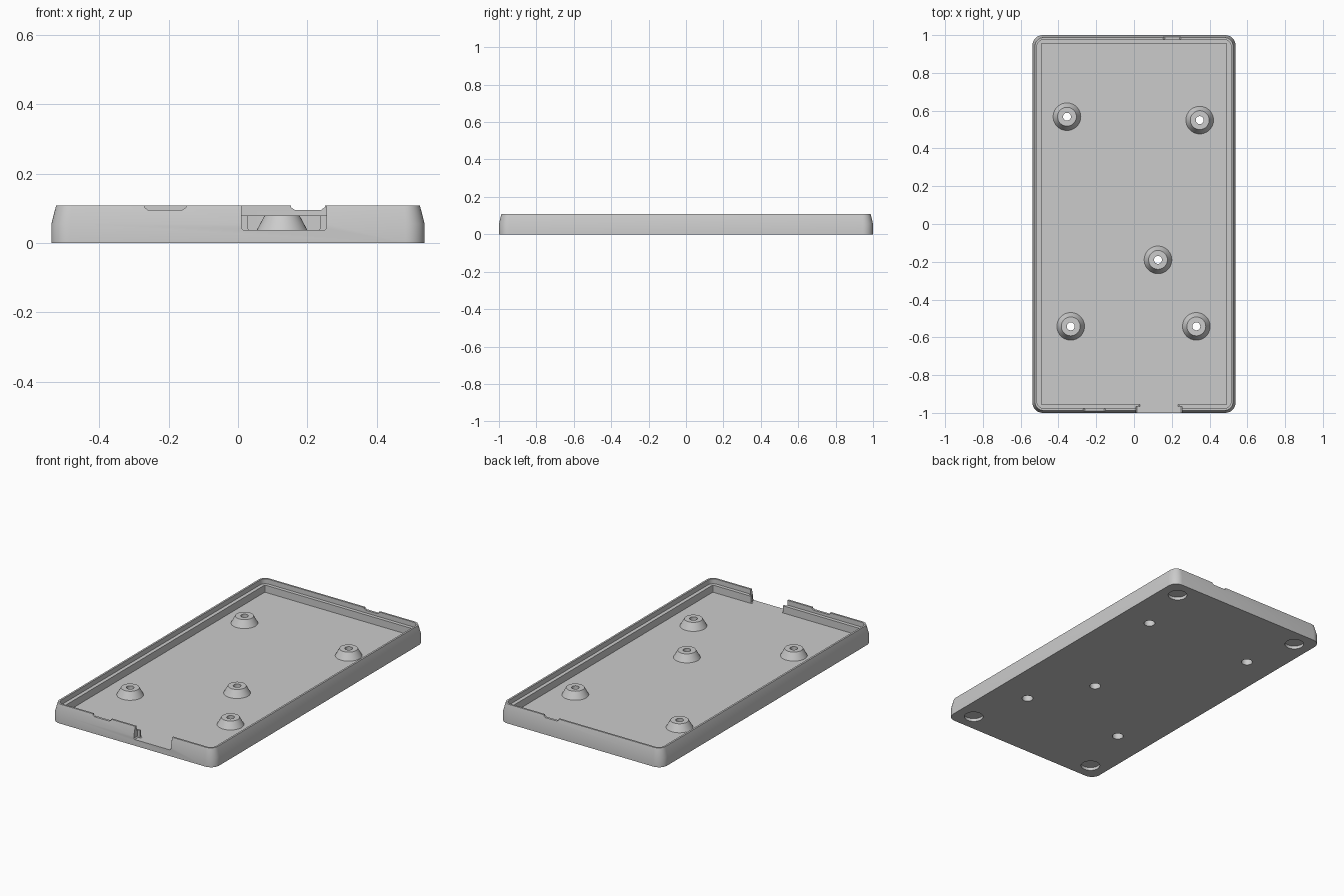
import bpy, bmesh, math

if "Cube" in bpy.data.objects:
    bpy.data.objects.remove(bpy.data.objects["Cube"])

grey = bpy.data.materials.new("plain grey")
grey.diffuse_color = (0.6, 0.6, 0.6, 1)
grey.use_nodes = True
grey.node_tree.nodes["Principled BSDF"].inputs["Base Color"].default_value = grey.diffuse_color


def make_object(name, bm):
    bmesh.ops.recalc_face_normals(bm, faces=bm.faces)
    mesh = bpy.data.meshes.new(name)
    bm.to_mesh(mesh)
    bm.free()
    mesh.materials.append(grey)
    obj = bpy.data.objects.new(name, mesh)
    bpy.context.collection.objects.link(obj)
    return obj


def rounded_ring(bm, hx, hy, r, z, steps=8):
    ring = []
    for i, (sx, sy) in enumerate([(1, 1), (-1, 1), (-1, -1), (1, -1)]):
        for k in range(steps + 1):
            a = math.radians(90 * (i + k / steps))
            ring.append(bm.verts.new((sx * (hx - r) + r * math.cos(a),
                                      sy * (hy - r) + r * math.sin(a), z)))
    return ring


def prism(name, outline, y0, y1):
    """Extrude an (x, z) outline along y."""
    bm = bmesh.new()
    a = [bm.verts.new((x, y0, z)) for x, z in outline]
    b = [bm.verts.new((x, y1, z)) for x, z in outline]
    bm.faces.new(a)
    bm.faces.new(b[::-1])
    for i in range(len(a)):
        j = (i + 1) % len(a)
        bm.faces.new((a[i], b[i], b[j], a[j]))
    return make_object(name, bm)


def cone(name, x, y, z0, z1, r0, r1, sides=40):
    bm = bmesh.new()
    bmesh.ops.create_cone(bm, cap_ends=True, segments=sides,
                          radius1=r0, radius2=r1, depth=z1 - z0)
    bmesh.ops.translate(bm, verts=bm.verts, vec=(x, y, (z0 + z1) / 2))
    return make_object(name, bm)


def combine(target, tool, operation):
    mod = target.modifiers.new("combine", 'BOOLEAN')
    mod.operation = operation
    mod.solver = 'EXACT'
    mod.object = tool
    bpy.context.view_layer.objects.active = target
    bpy.ops.object.modifier_apply(modifier=mod.name)
    bpy.data.objects.remove(tool)


# Tray shell: tapered outside, thin lip, inner ledge and floor
TOP, LEDGE, FLOOR = 0.109, 0.08, 0.037
bm = bmesh.new()
rings = [rounded_ring(bm, *p) for p in [
    (0.538, 1.0, 0.055, 0), (0.538, 1.0, 0.055, 0.055),
    (0.524, 0.987, 0.045, TOP), (0.513, 0.976, 0.034, TOP),
    (0.513, 0.976, 0.034, LEDGE), (0.491, 0.955, 0.004, LEDGE),
    (0.491, 0.955, 0.004, FLOOR)]]
for a, b in zip(rings, rings[1:]):
    for i in range(len(a)):
        j = (i + 1) % len(a)
        bm.faces.new((a[i], a[j], b[j], b[i]))
bm.faces.new(rings[0][::-1])
bm.faces.new(rings[-1])
tray = make_object("tray", bm)

# Port opening in the front wall, narrower through the ledge
for x0, x1, y1 in [(0.01, 0.255, -0.967), (0.027, 0.238, -0.93)]:
    c = 0.006
    combine(tray, prism("port_cutter", [
        (x0, 0.2), (x0, FLOOR + c), (x0 + c, FLOOR), (x1 - c, FLOOR),
        (x1, FLOOR + c), (x1, 0.2)], -1.1, y1), 'DIFFERENCE')

# Shallow notches in the front and back lips
for x0, x1, y0, y1 in [(-0.27, -0.15, -1.1, -0.96), (0.153, 0.25, 0.96, 1.1)]:
    combine(tray, prism("notch_cutter", [
        (x0, 0.2), (x0, 0.103), (x0 + 0.01, 0.096), (x1 - 0.01, 0.096),
        (x1, 0.103), (x1, 0.2)], y0, y1), 'DIFFERENCE')

# Standoffs with screw holes, counterbored from below
for x, y in [(-0.355, 0.568), (0.348, 0.55), (0.127, -0.19),
             (-0.335, -0.542), (0.33, -0.542)]:
    combine(tray, cone("standoff", x, y, 0.03, 0.08, 0.077, 0.05), 'UNION')
    combine(tray, cone("screw_hole", x, y, -0.1, 0.2, 0.021, 0.021), 'DIFFERENCE')
    combine(tray, cone("counterbore", x, y, -0.1, 0.055, 0.031, 0.031), 'DIFFERENCE')

# Round recesses for feet under the corners
for sx in (-1, 1):
    for sy in (-1, 1):
        combine(tray, cone("foot_recess", sx * 0.43, sy * 0.895, -0.1, 0.018,
                           0.053, 0.053), 'DIFFERENCE')

bpy.ops.object.select_all(action='DESELECT')
tray.select_set(True)
bpy.context.view_layer.objects.active = tray
bpy.ops.object.shade_smooth_by_angle(angle=math.radians(20))
